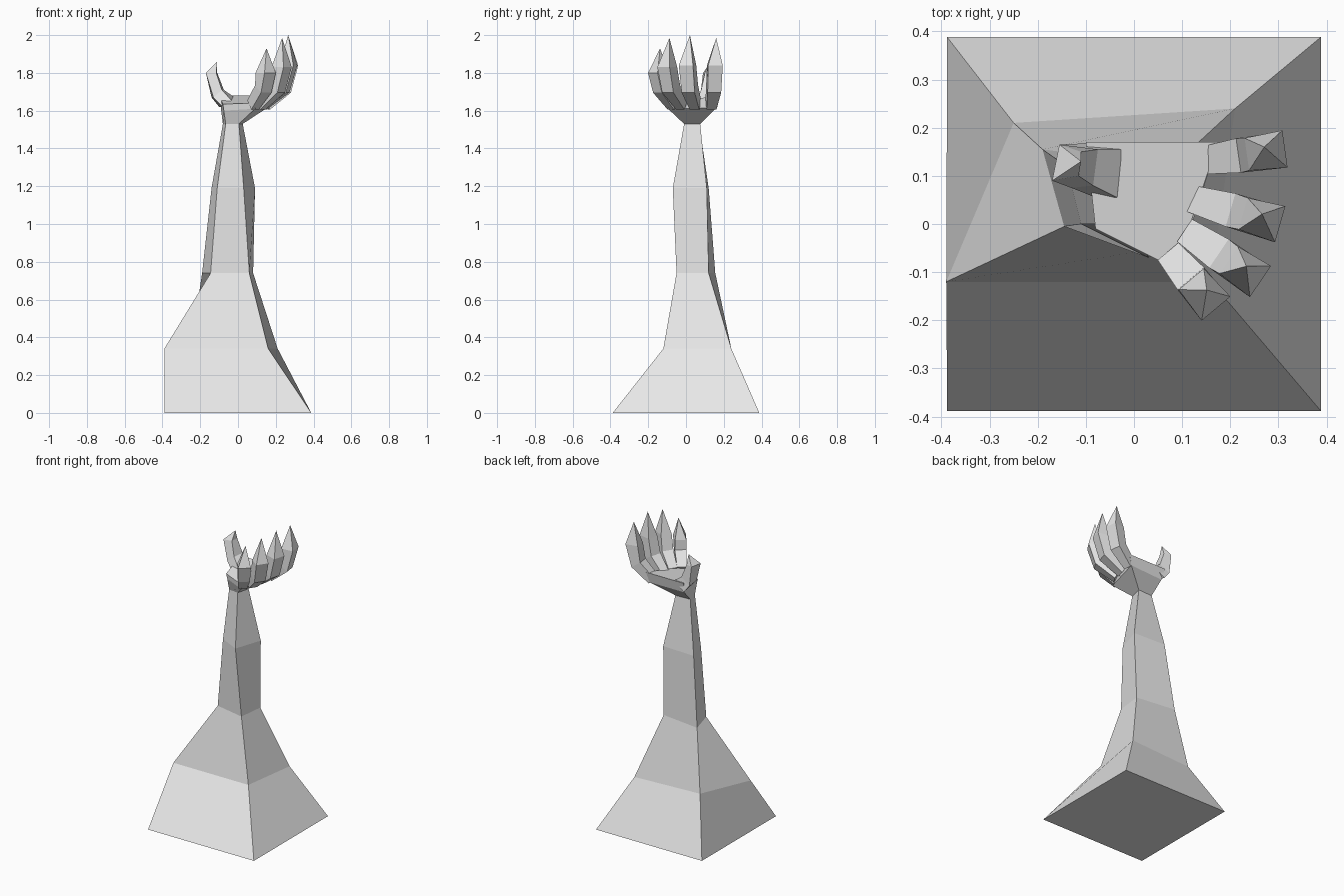
import bpy, bmesh, math
from mathutils import Vector

if "Cube" in bpy.data.objects:
    bpy.data.objects.remove(bpy.data.objects["Cube"])

stone = bpy.data.materials.new("pale_grey")
stone.diffuse_color = (0.8, 0.8, 0.8, 1)
stone.use_nodes = True
stone.node_tree.nodes["Principled BSDF"].inputs["Base Color"].default_value = stone.diffuse_color


def loft(name, rings, tip=None, cap_start=True):
    """Skin a stack of four-cornered rings, closed by a flat cap or a pointed tip."""
    bm = bmesh.new()
    rows = [[bm.verts.new(p) for p in ring] for ring in rings]
    for a, b in zip(rows, rows[1:]):
        for i in range(4):
            j = (i + 1) % 4
            bm.faces.new((a[i], a[j], b[j], b[i]))
    if cap_start:
        bm.faces.new(rows[0][::-1])
    if tip:
        apex = bm.verts.new(tip)
        for i in range(4):
            bm.faces.new((rows[-1][i], rows[-1][(i + 1) % 4], apex))
    else:
        bm.faces.new(rows[-1])
    bmesh.ops.recalc_face_normals(bm, faces=bm.faces)
    mesh = bpy.data.meshes.new(name)
    bm.to_mesh(mesh)
    bm.free()
    mesh.materials.append(stone)
    obj = bpy.data.objects.new(name, mesh)
    bpy.context.collection.objects.link(obj)
    return obj


def level(z, *xy):
    return [(x, y, z) for x, y in xy]


# Corners run front left, front right, back right, back left
wrist = level(1.53, (-0.065, 0.0), (0.005, -0.01), (0.025, 0.075), (-0.08, 0.07))

# Flared base rising into the forearm
loft("forearm_and_base", [
    level(0.0, (-0.388, -0.388), (0.388, -0.388), (0.388, 0.388), (-0.388, 0.388)),
    level(0.34, (-0.39, -0.12), (0.16, -0.12), (0.21, 0.24), (-0.25, 0.21)),
    level(0.74, (-0.145, -0.005), (0.06, -0.05), (0.08, 0.12), (-0.19, 0.155)),
    level(1.19, (-0.11, 0.0), (0.03, -0.07), (0.09, 0.11), (-0.14, 0.12)),
    wrist,
])

# Cupped palm, tilted forward
loft("palm", [
    wrist,
    [(-0.075, -0.005, 1.60), (0.09, -0.095, 1.61), (0.155, 0.16, 1.615), (-0.09, 0.15, 1.61)],
    [(-0.08, -0.01, 1.635), (0.085, -0.092, 1.64), (0.175, 0.17, 1.68), (-0.10, 0.17, 1.68)],
])

# Thumb curling up on the left
loft("thumb", [
    [(-0.08, 0.055, 1.62), (-0.035, 0.055, 1.655), (-0.025, 0.155, 1.675), (-0.10, 0.168, 1.62)],
    [(-0.13, 0.075, 1.67), (-0.085, 0.08, 1.71), (-0.075, 0.155, 1.71), (-0.14, 0.165, 1.67)],
    [(-0.17, 0.09, 1.80), (-0.115, 0.10, 1.80), (-0.11, 0.15, 1.80), (-0.155, 0.165, 1.80)],
], tip=(-0.11, 0.13, 1.86))


def finger(name, base, angle, reach, knuckle_z, tip_z):
    """Bent, pointed finger leaning outward from the palm edge."""
    a = math.radians(angle)
    out = Vector((math.cos(a), math.sin(a), 0))
    side = Vector((-math.sin(a), math.cos(a), 0))
    origin = Vector((*base, 0))

    def at(r, t, z):
        return origin + out * r + side * t + Vector((0, 0, z))

    def ring(r_in, z_in, r_out, z_out, w_in, w_out):
        return [at(r_in, -w_in, z_in), at(r_out, -w_out, z_out),
                at(r_out, w_out, z_out), at(r_in, w_in, z_in)]

    loft(name, [
        ring(-0.03, 1.655, 0.0, 1.605, 0.028, 0.026),
        ring(reach * 0.35, 1.735, reach * 0.74, 1.695, 0.036, 0.036),
        ring(reach - 0.08, knuckle_z, reach, knuckle_z, 0.034, 0.039),
    ], tip=at(reach - 0.042, 0.01, tip_z))


# Four fingers fanned along the right edge
finger("little_finger", (0.165, 0.135), 8, 0.15, 1.84, 1.985)
finger("ring_finger", (0.145, 0.045), -16, 0.165, 1.84, 2.0)
finger("middle_finger", (0.13, -0.03), -34, 0.16, 1.83, 1.985)
finger("index_finger", (0.09, -0.08), -50, 0.125, 1.80, 1.93)
